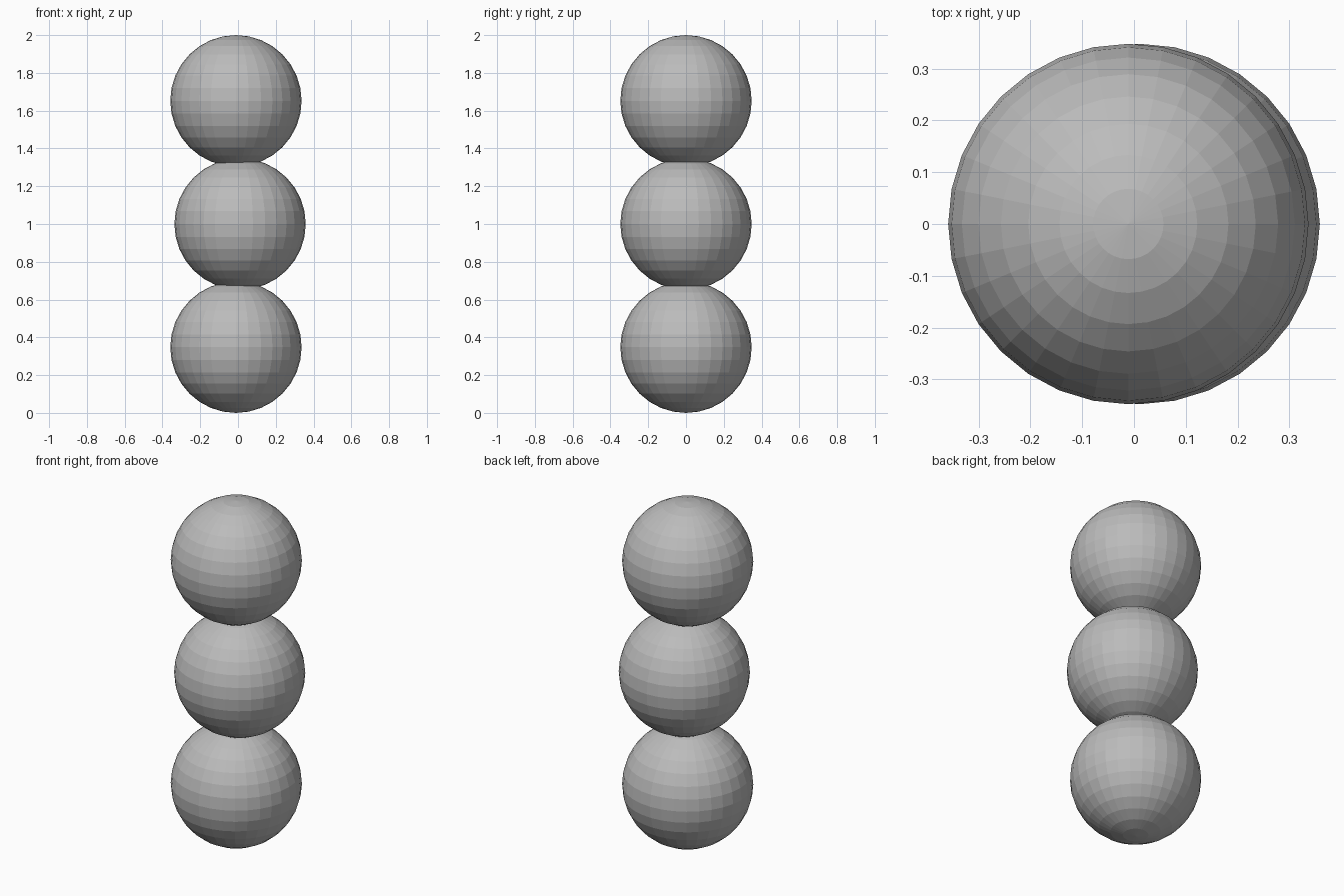
import bpy

if "Cube" in bpy.data.objects:
    bpy.data.objects.remove(bpy.data.objects["Cube"])

R, STEP, SHIFT = 0.3478, 0.6522, 0.0109

grey = bpy.data.materials.new("plain_grey")
grey.diffuse_color = (0.5, 0.5, 0.5, 1.0)
grey.use_nodes = True
grey.node_tree.nodes["Principled BSDF"].inputs["Base Color"].default_value = grey.diffuse_color

# Stack of three flat-shaded balls, the middle one nudged to the right
for i, name in enumerate(("bottom_ball", "middle_ball", "top_ball")):
    x = SHIFT if i == 1 else -SHIFT
    bpy.ops.mesh.primitive_uv_sphere_add(segments=32, ring_count=16, radius=R,
                                         location=(x, 0, R + i * STEP))
    ball = bpy.context.object
    ball.name = name
    ball.data.materials.append(grey)
